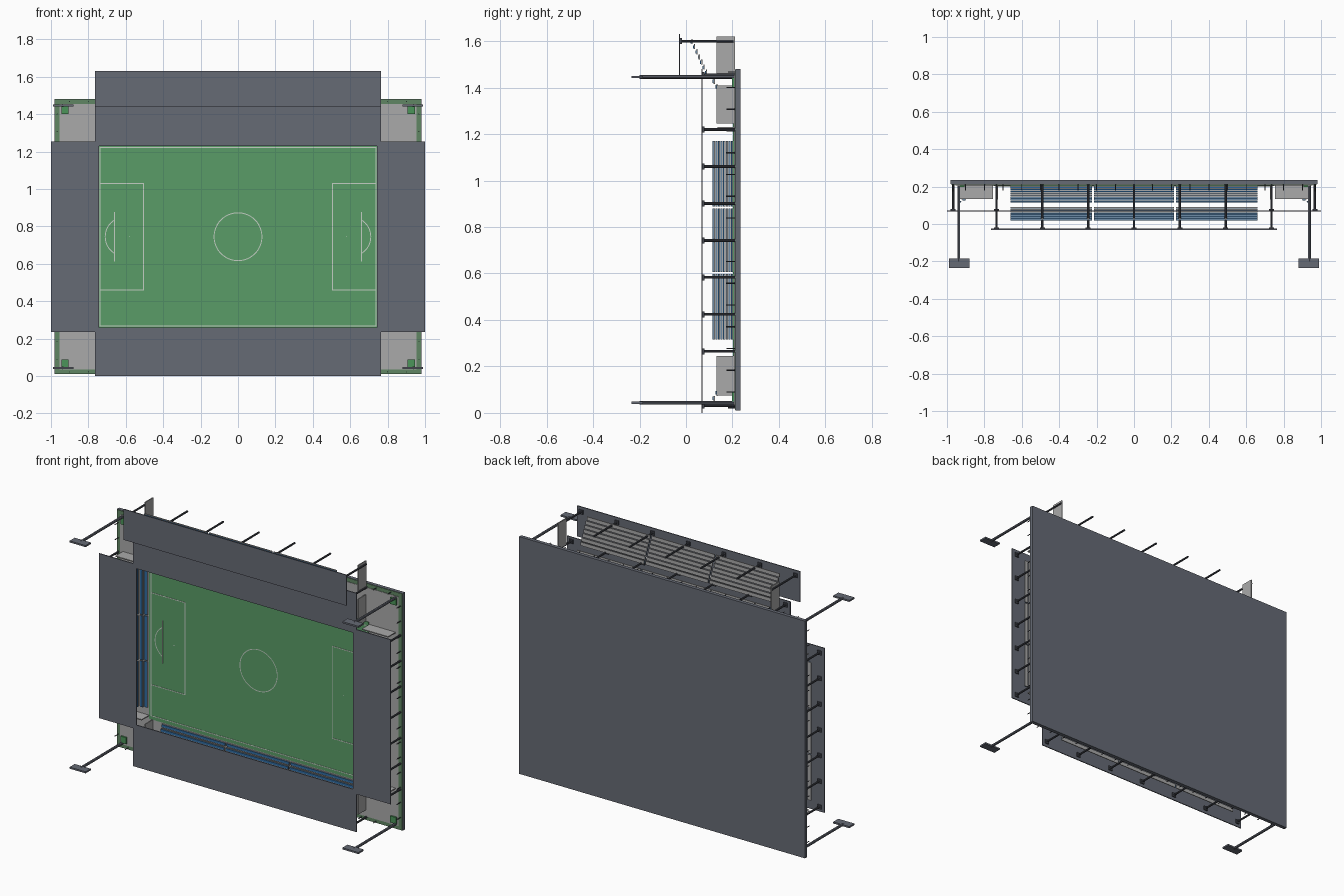
import bpy, bmesh, math
from mathutils import Vector, Matrix

if "Cube" in bpy.data.objects:
    bpy.data.objects.remove(bpy.data.objects["Cube"])

def mat(name, c):
    m = bpy.data.materials.new(name)
    m.diffuse_color = (*c, 1)
    m.use_nodes = True
    m.node_tree.nodes["Principled BSDF"].inputs["Base Color"].default_value = m.diffuse_color
    return m

SLATE = mat("slate", (.133, .145, .178))
STEEL = mat("dark_steel", (.06, .065, .08))
GRASS = mat("grass", (.10, .335, .135))
VERGE = mat("verge_green", (.115, .24, .125))
CONCRETE = mat("concrete", (.40, .40, .40))
LINE = mat("line_paint", (.55, .62, .55))
BLUE = mat("seat_blue", (.03, .15, .36))
BUSH = mat("bush_green", (.07, .30, .10))

MID = .745          # height of the pitch centre
GROUND = .213       # the ground plane faces -y

def obj(name, bm, m):
    me = bpy.data.meshes.new(name)
    bm.to_mesh(me)
    bm.free()
    me.materials.append(m)
    o = bpy.data.objects.new(name, me)
    bpy.context.collection.objects.link(o)
    return o

def add_box(bm, x0, x1, y0, y1, z0, z1):
    mx = Matrix.Translation(((x0 + x1) / 2, (y0 + y1) / 2, (z0 + z1) / 2)) @ \
        Matrix.Diagonal((abs(x1 - x0), abs(y1 - y0), abs(z1 - z0), 1))
    bmesh.ops.create_cube(bm, size=1, matrix=mx)

def boxes(name, m, items):
    bm = bmesh.new()
    for b in items:
        add_box(bm, *b)
    return obj(name, bm, m)

def posts(name, m, items, r):
    """Posts along y: items are (x, z, y0, y1)."""
    bm = bmesh.new()
    for x, z, y0, y1 in items:
        mx = Matrix.Translation((x, (y0 + y1) / 2, z)) @ Matrix.Rotation(math.pi / 2, 4, 'X')
        bmesh.ops.create_cone(bm, cap_ends=True, segments=8, radius1=r, radius2=r,
                              depth=y1 - y0, matrix=mx)
    return obj(name, bm, m)

# Ground layers
boxes("base_slab", SLATE, [(-.98, .98, GROUND, .235, .01, 1.48)])
boxes("verge", VERGE, [(-.978, .978, .210, GROUND, .012, 1.478)])
boxes("concrete_apron", CONCRETE, [(-.955, .955, .207, .210, .035, 1.455)])
boxes("pitch", GRASS, [(-.752, .752, .203, .207, .245, 1.245)])

# Painted lines
LY, LT = (.2015, .203), .005
def stroke(x0, x1, z0, z1):
    return (x0 - LT / 2, x1 + LT / 2, *LY, z0 - LT / 2, z1 + LT / 2)

lines = [stroke(-.738, .738, z, z) for z in (.268, 1.222)]
for s in (-1, 1):
    lines.append(stroke(s * .738, s * .738, .268, 1.222))
    lines.append(stroke(s * .505, s * .505, .46, 1.03))
    lines.append(stroke(s * .66, s * .66, .615, .875))
    lines.append(stroke(s * .58, s * .58, MID, MID))
    a, b = sorted((s * .505, s * .738))
    lines += [stroke(a, b, z, z) for z in (.46, 1.03)]
boxes("pitch_lines", LINE, lines)

def arc(name, cx, r, a0, a1, n):
    bm = bmesh.new()
    rings = []
    for i in range(n + 1):
        a = a0 + (a1 - a0) * i / n
        rings.append([bm.verts.new((cx + q * math.cos(a), LY[0], MID + q * math.sin(a)))
                      for q in (r - LT / 2, r + LT / 2)])
    for p, q in zip(rings, rings[1:]):
        bm.faces.new((p[0], p[1], q[1], q[0]))
    obj(name, bm, LINE)

arc("centre_circle", 0, .128, 0, 2 * math.pi, 48)
arc("goal_arc_right", .605, .105, -1.02, 1.02, 16)
arc("goal_arc_left", -.605, .105, math.pi - 1.02, math.pi + 1.02, 16)

# Roof panels
boxes("lower_roof", SLATE, [
    (-.765, .765, .066, .072, 0, .26),
    (-.765, .765, .066, .072, 1.23, 1.48),
    (-1, -.742, .066, .072, .235, 1.255),
    (.742, 1, .066, .072, .235, 1.255)])
boxes("upper_roof", SLATE, [(-.765, .765, -.031, -.025, 1.44, 1.63)])

# Roof posts with small brackets
xs = [-.735 + .245 * i for i in range(7)]
zs = [.265 + .1592 * i for i in range(7)]
low = [(x, z) for x in xs for z in (.032, 1.455)] + [(s * .967, z) for s in (-1, 1) for z in zs]
posts("lower_roof_posts", STEEL, [(x, z, .07, GROUND) for x, z in low], .006)
posts("upper_roof_posts", STEEL, [(x, 1.6, -.028, .205) for x in xs], .006)
brackets = [(x - .013, x + .013, .071, .079, z - .013, z + .013) for x, z in low]
brackets += [(x - .013, x + .013, -.026, -.018, 1.587, 1.613) for x in xs]
boxes("post_brackets", STEEL, brackets)

# Seating tiers: rows step outward and up (towards -y)
def tier(name, place, blocks, d0, d1, y0, y1, rows):
    steps, seats = [], []
    tread, rise = (d1 - d0) / rows, (y0 - y1) / rows
    for i in range(rows):
        d, y = d0 + tread * i, y0 - rise * (i + 1)
        for a, b in blocks:
            steps.append(place(a, b, d, d + tread, y + .004, y + .009))
            seats.append(place(a, b, d + .003, d + tread * .75, y, y + .004))
    boxes(name + "_steps", CONCRETE, steps)
    boxes(name + "_seats", BLUE, seats)

long_blocks = [(-.66, -.225), (-.215, .215), (.225, .66)]
side_blocks = [(.315, .598), (.606, .88), (.888, 1.17)]

def bottom(a, b, d, e, y, v): return (a, b, y, v, MID - e, MID - d)
def top(a, b, d, e, y, v): return (a, b, y, v, MID + d, MID + e)
def left(a, b, d, e, y, v): return (-e, -d, y, v, a, b)
def right(a, b, d, e, y, v): return (d, e, y, v, a, b)

tier("bottom_stand", bottom, long_blocks, .505, .695, .205, .115, 8)
tier("top_stand", top, long_blocks, .505, .695, .205, .115, 8)
tier("left_stand", left, side_blocks, .758, .945, .205, .115, 8)
tier("right_stand", right, side_blocks, .758, .945, .205, .115, 8)
tier("upper_stand", top, long_blocks, .71, .865, .092, .02, 7)

# Stand end walls
walls = []
for s in (-1, 1):
    for z0, z1 in ((.075, .245), (1.245, 1.41), (1.46, 1.62)):
        walls.append((s * .73 - .003, s * .73 + .003, .131, .21, z0, z1))
    for z in (.262, 1.228):
        walls.append((s * .755, s * .935, .135, .21, z - .003, z + .003))
boxes("stand_end_walls", CONCRETE, walls)

# Perimeter fence stakes
stakes = [(s * .967, .09 + .0936 * i, .175, GROUND) for s in (-1, 1) for i in range(15)]
stakes += [(-.9 + .1 * i, z, .18, GROUND) for i in range(19) for z in (.022, 1.467)]
posts("fence_stakes", STEEL, stakes, .0025)

# Floodlights and corner bushes
poles, heads, bushes = [], [], []
for s in (-1, 1):
    for z, k in ((.044, 1), (1.446, -1)):
        poles.append((s * .937, z, -.2, GROUND))
        heads.append((s * .935 - .055, s * .935 + .055, -.235, -.185, z - .005, z + .005))
        c = z + k * .024
        bushes.append((s * .925 - .02, s * .925 + .02, .197, .208, c - .02, c + .02))
posts("floodlight_poles", SLATE, poles, .008)
boxes("floodlight_heads", SLATE, heads)
boxes("corner_bushes", BUSH, bushes)
